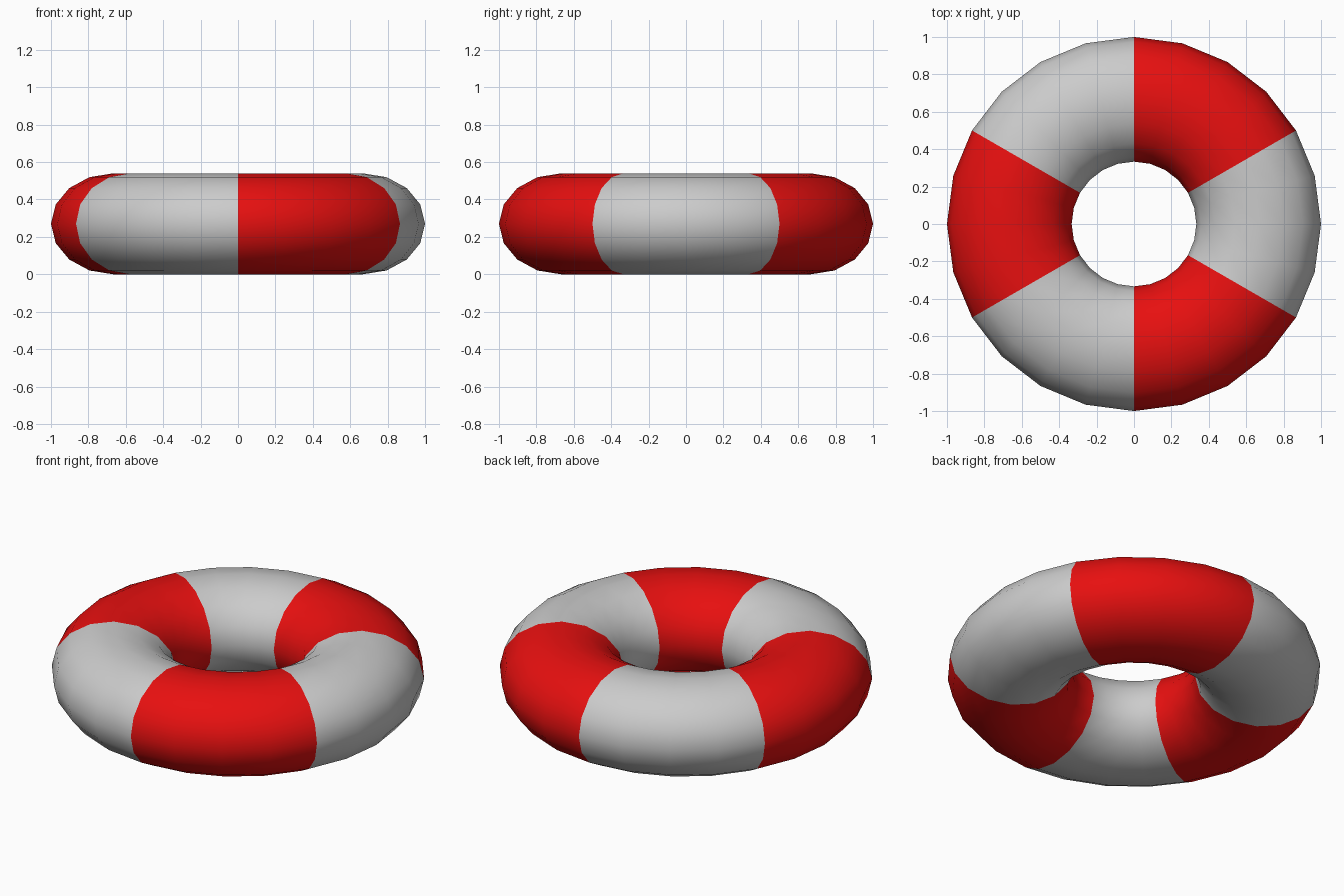
import bpy
import math

if "Cube" in bpy.data.objects:
    bpy.data.objects.remove(bpy.data.objects["Cube"])

MAJOR, MINOR = 24, 16
RING_R, TUBE_R, HEIGHT = 0.6667, 0.3333, 0.54

# Ring with a slightly flattened tube, resting on the ground
bpy.ops.mesh.primitive_torus_add(major_segments=MAJOR, minor_segments=MINOR,
                                 major_radius=RING_R, minor_radius=TUBE_R)
ring = bpy.context.object
ring.name = "swim_ring"
for v in ring.data.vertices:
    v.co.z = v.co.z * HEIGHT / (2 * TUBE_R) + HEIGHT / 2

# Two colours: plain panels and red panels
for name, colour in (("plain", (0.8, 0.8, 0.8, 1)), ("red", (0.8, 0.005, 0.005, 1))):
    mat = bpy.data.materials.new(name)
    mat.diffuse_color = colour
    mat.use_nodes = True
    mat.node_tree.nodes["Principled BSDF"].inputs["Base Color"].default_value = mat.diffuse_color
    ring.data.materials.append(mat)

# Six alternating panels, each 60 degrees wide, with an edge at 30 degrees
for face in ring.data.polygons:
    angle = math.degrees(math.atan2(face.center.y, face.center.x))
    panel = int(((angle - 30) % 360) // 60)
    face.material_index = 1 - panel % 2
    face.use_smooth = True
